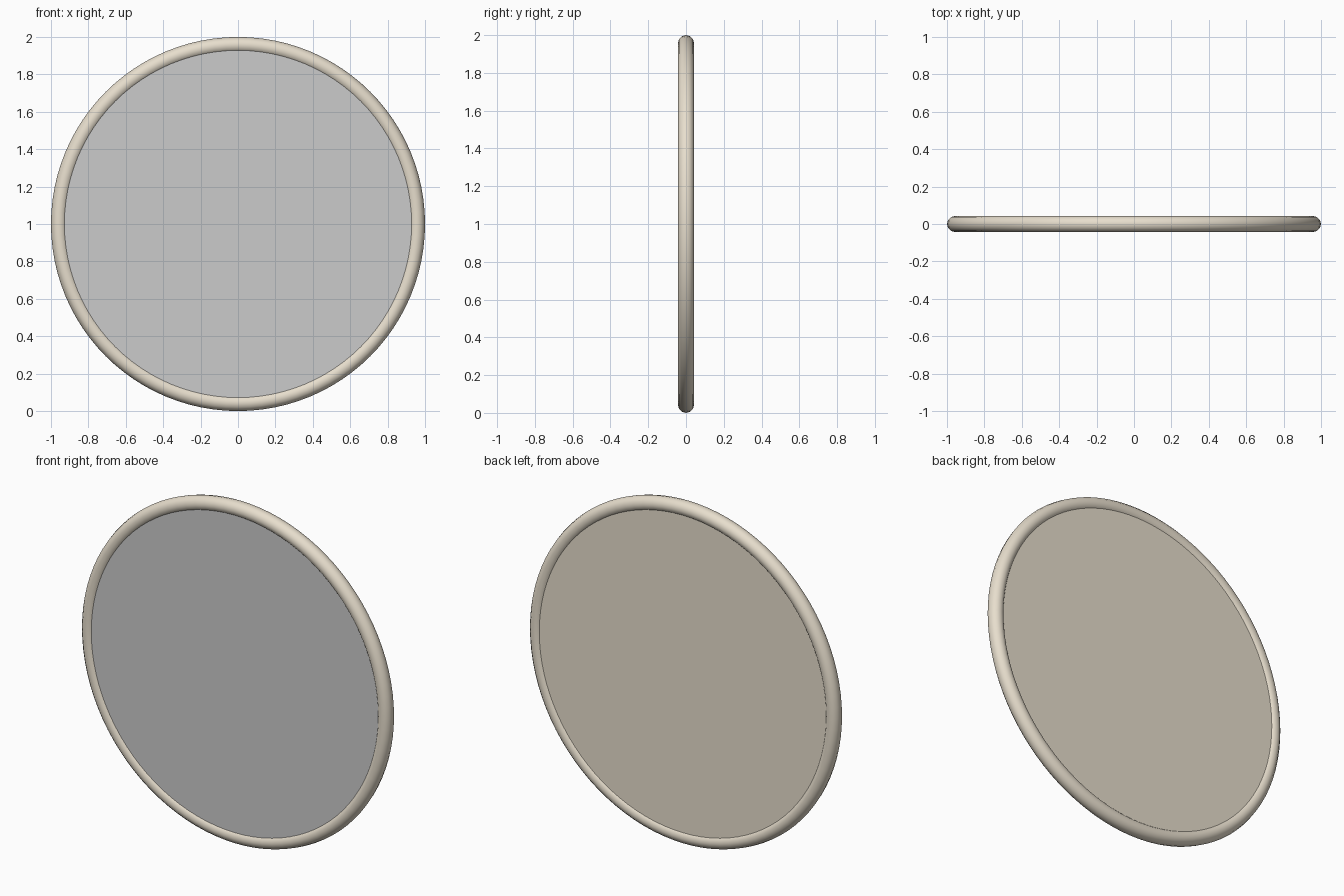
import bpy
from math import radians

if "Cube" in bpy.data.objects:
    bpy.data.objects.remove(bpy.data.objects["Cube"])

MINOR = 0.043          # radius of the frame tube
MAJOR = 1.0 - MINOR    # centre line of the frame
PANEL_Y = 0.03         # panel faces sit this far in front of / behind the centre
PANEL_R = MAJOR - 0.025

cream = bpy.data.materials.new("cream")
cream.diffuse_color = (0.80, 0.73, 0.61, 1)
cream.use_nodes = True
cream.node_tree.nodes["Principled BSDF"].inputs["Base Color"].default_value = cream.diffuse_color

# Round tubular frame, standing upright
bpy.ops.mesh.primitive_torus_add(
    major_radius=MAJOR, minor_radius=MINOR,
    major_segments=96, minor_segments=12,
    location=(0, 0, 1), rotation=(radians(90), 0, 0))
frame = bpy.context.object
frame.name = "round_frame"
frame.data.materials.append(cream)
bpy.ops.object.shade_smooth()


def disc(name, y, tilt):
    """Flat round panel whose face looks along the tilted z axis."""
    bpy.ops.mesh.primitive_circle_add(
        vertices=96, radius=PANEL_R, fill_type='NGON',
        location=(0, y, 1), rotation=(radians(tilt), 0, 0))
    obj = bpy.context.object
    obj.name = name
    return obj


# Plain mirror glass in front, cream backing board behind
disc("mirror_glass", -PANEL_Y, 90)
disc("backing_board", PANEL_Y, -90).data.materials.append(cream)
